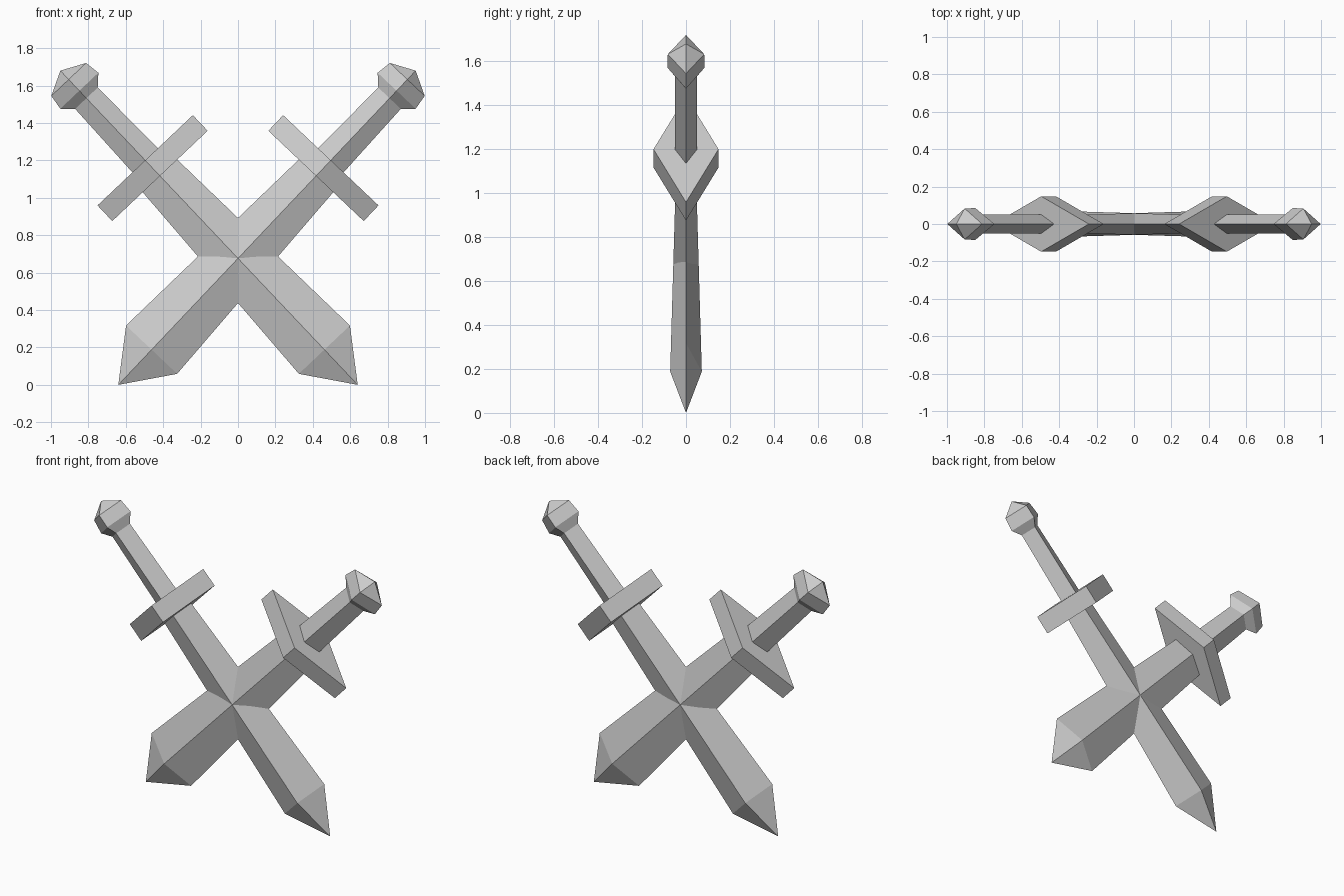
import bpy, bmesh
from mathutils import Vector

if "Cube" in bpy.data.objects:
    bpy.data.objects.remove(bpy.data.objects["Cube"])

TIP = Vector((-0.64, 0, 0))
AXIS = Vector((1.59, 0, 1.68)).normalized()
SIDE = Vector((-AXIS.z, 0, AXIS.x))


def loft(name, stations, mirror):
    """Diamond cross-sections (distance from tip, half width, half depth);
    a zero width makes a point."""
    bm = bmesh.new()
    rings = []
    for s, w, d in stations:
        offsets = [(w, 0), (0, d), (-w, 0), (0, -d)] if w else [(0, 0)]
        ring = []
        for a, b in offsets:
            p = TIP + AXIS * s + SIDE * a + Vector((0, b, 0))
            p.x *= mirror
            ring.append(bm.verts.new(p))
        rings.append(ring)
    for r0, r1 in zip(rings, rings[1:]):
        for i in range(4):
            j = (i + 1) % 4
            if len(r0) == 1:
                bm.faces.new((r0[0], r1[j], r1[i]))
            elif len(r1) == 1:
                bm.faces.new((r0[i], r0[j], r1[0]))
            else:
                bm.faces.new((r0[i], r0[j], r1[j], r1[i]))
    for ring in (rings[0], rings[-1]):
        if len(ring) == 4:
            bm.faces.new(ring)
    bmesh.ops.recalc_face_normals(bm, faces=bm.faces)
    mesh = bpy.data.meshes.new(name)
    bm.to_mesh(mesh)
    bm.free()
    obj = bpy.data.objects.new(name, mesh)
    bpy.context.collection.objects.link(obj)
    return obj


# Each part of one sword, measured along its axis from the tip
PARTS = {
    "blade": [(0, 0, 0), (0.259, 0.188, 0.072), (1.538, 0.127, 0.045)],
    "crossguard": [(1.538, 0.351, 0.148), (1.653, 0.351, 0.148)],
    "grip": [(1.653, 0.094, 0.051), (2.11, 0.083, 0.05)],
    "pommel": [(2.11, 0.083, 0.05), (2.165, 0.14, 0.085),
               (2.248, 0.128, 0.083), (2.313, 0, 0)],
}

# Two crossed swords, mirrored in x
for label, mirror in (("right", 1), ("left", -1)):
    for part, stations in PARTS.items():
        loft(f"{label}_{part}", stations, mirror)
